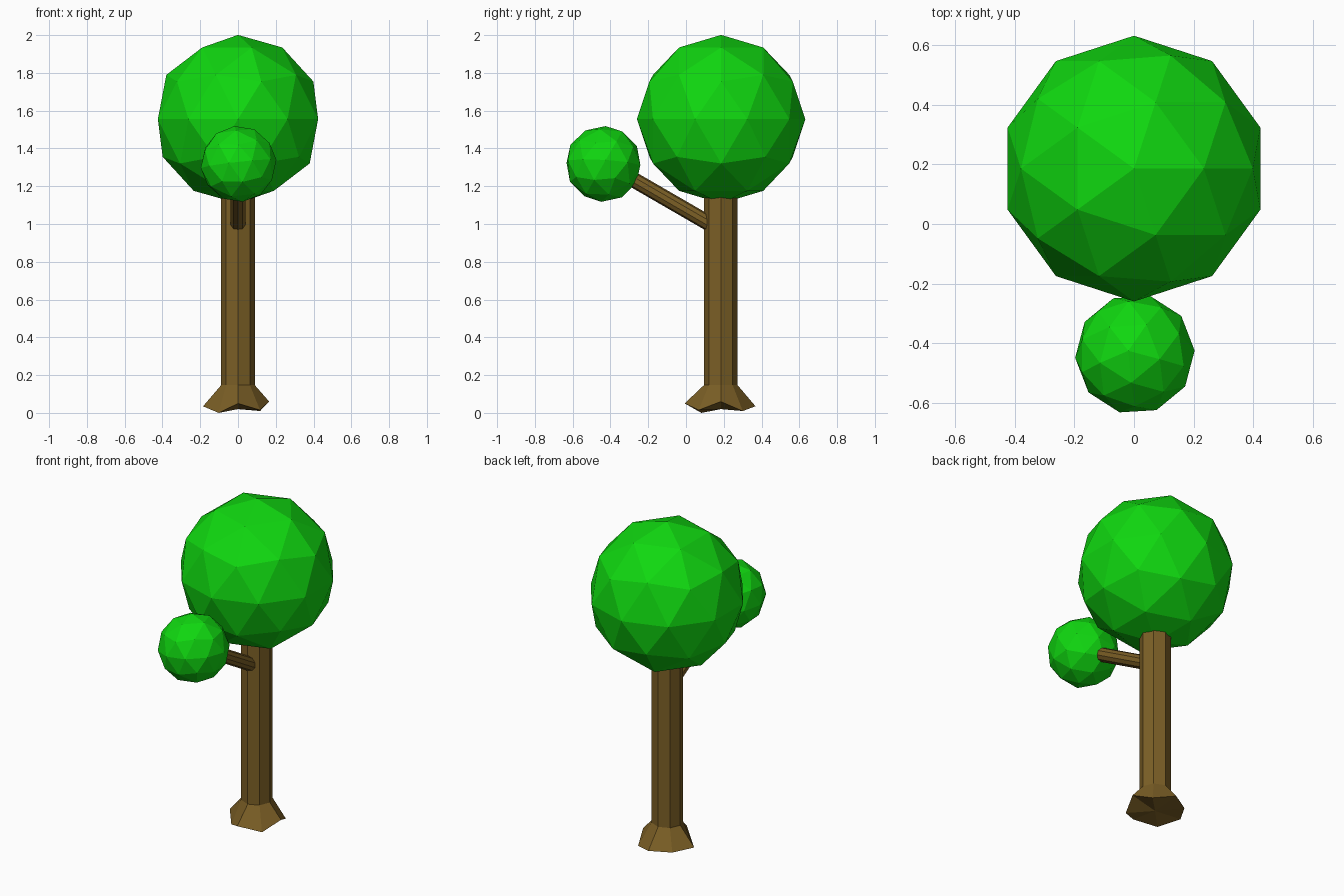
import bpy, bmesh, math
from mathutils import Vector, Matrix

if "Cube" in bpy.data.objects:
    bpy.data.objects.remove(bpy.data.objects["Cube"])


def material(name, rgb):
    m = bpy.data.materials.new(name)
    m.diffuse_color = (*rgb, 1)
    m.use_nodes = True
    m.node_tree.nodes["Principled BSDF"].inputs["Base Color"].default_value = m.diffuse_color
    return m


green = material("leaf green", (0.005, 0.68, 0.005))
brown = material("bark brown", (0.20, 0.115, 0.019))


def finish(bm, name, mat):
    bmesh.ops.recalc_face_normals(bm, faces=bm.faces)
    me = bpy.data.meshes.new(name)
    bm.to_mesh(me)
    bm.free()
    ob = bpy.data.objects.new(name, me)
    me.materials.append(mat)
    bpy.context.collection.objects.link(ob)


def foliage(name, centre, radius, rot=Matrix()):
    bm = bmesh.new()
    bmesh.ops.create_icosphere(bm, subdivisions=2, radius=radius,
                               matrix=Matrix.Translation(centre) @ rot)
    finish(bm, name, green)


def rod(name, start, end, radius, sides):
    start, end = Vector(start), Vector(end)
    d = end - start
    bm = bmesh.new()
    rot = d.to_track_quat('Z', 'Y').to_matrix().to_4x4()
    bmesh.ops.create_cone(bm, cap_ends=True, segments=sides,
                          radius1=radius, radius2=radius, depth=d.length,
                          matrix=Matrix.Translation((start + end) / 2) @ rot)
    finish(bm, name, brown)


CY = 0.184  # trunk axis in y

# crown and side foliage ball
foliage("main_crown", (0, CY + 0.002, 1.555), 0.446)
foliage("small_crown", (0.003, -0.437, 1.318), 0.202,
        Matrix.Rotation(math.radians(60), 4, 'X') @ Matrix.Rotation(math.radians(25), 4, 'Z'))

# trunk and branch
rod("trunk", (0, CY, 0.145), (0, CY, 1.22), 0.089, 8)
rod("branch", (0, 0.15, 0.987), (0, -0.40, 1.305), 0.041, 10)

# flared root base with an uneven lower rim: (radius, height) per corner
rim = [(0.165, 0.06), (0.165, 0.01), (0.184, 0.035), (0.165, 0.03),
       (0.185, 0.035), (0.145, 0.005), (0.191, 0.05), (0.165, 0.015)]
bm = bmesh.new()
top, low = [], []
for i, (r, z) in enumerate(rim):
    a = i * math.tau / 8
    c, s = math.cos(a), math.sin(a)
    top.append(bm.verts.new((0.089 * c, CY + 0.089 * s, 0.147)))
    low.append(bm.verts.new((r * c, CY + r * s, z)))
tip = bm.verts.new((0, CY, 0.02))
bm.faces.new(top)
for i in range(8):
    j = (i + 1) % 8
    bm.faces.new((low[i], low[j], top[j], top[i]))
    bm.faces.new((low[j], low[i], tip))
low[5].co.z = 0.0
finish(bm, "root_base", brown)
